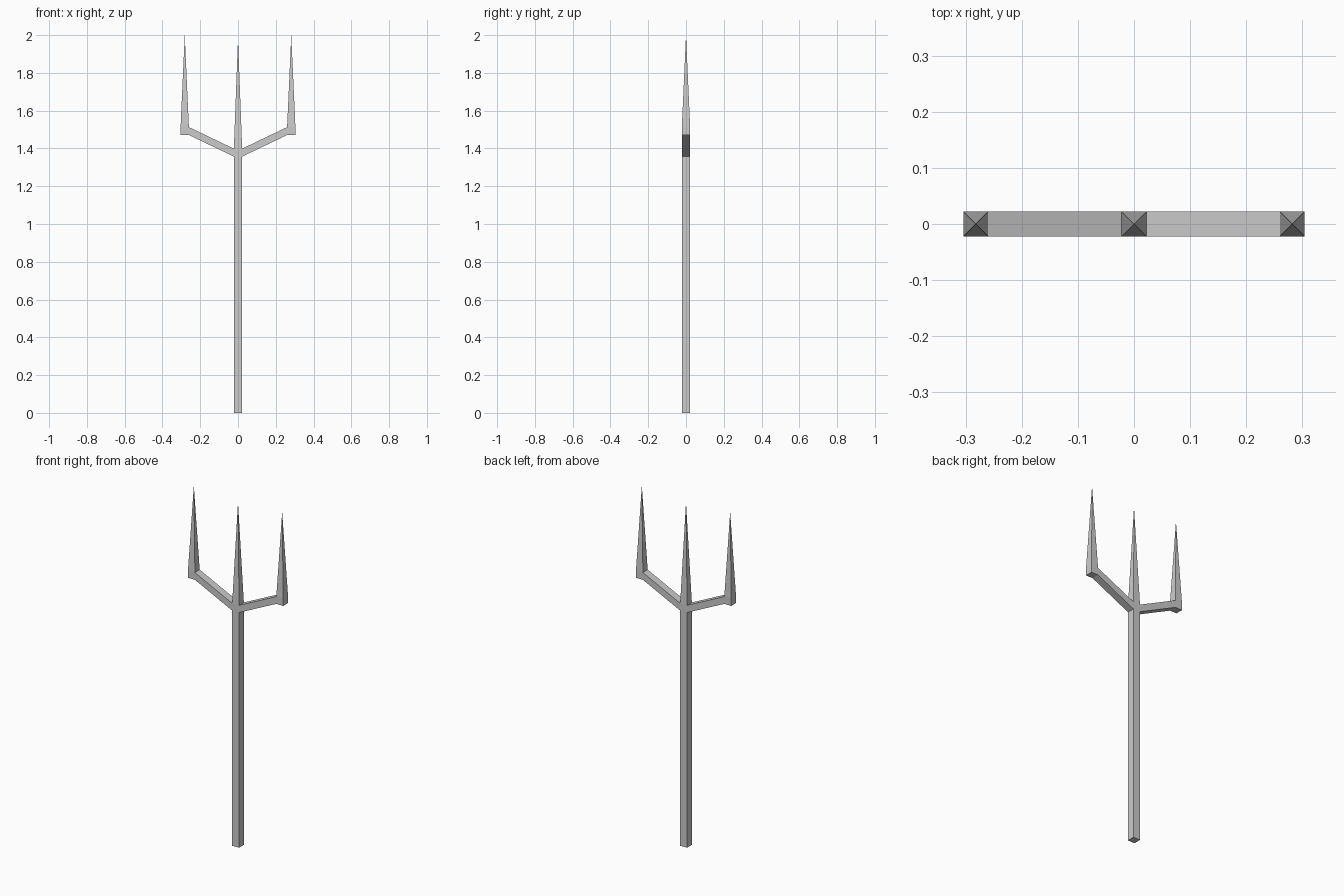
import bpy, bmesh
from mathutils import Vector

if "Cube" in bpy.data.objects:
    bpy.data.objects.remove(bpy.data.objects["Cube"])

H = 0.022                      # half thickness of the square bar
bm = bmesh.new()


def push(face, offset):
    """Extrude one face by an offset and return the new end face."""
    end = bmesh.ops.extrude_discrete_faces(bm, faces=[face])["faces"][0]
    bmesh.ops.translate(bm, verts=end.verts, vec=Vector(offset))
    return end


def facing(direction, near):
    """Face pointing along direction whose centre is closest to a point."""
    bm.normal_update()
    faces = [f for f in bm.faces if f.normal.dot(Vector(direction)) > 0.99]
    return min(faces, key=lambda f: (f.calc_center_median() - Vector(near)).length)


def spike(face, tip_z):
    """Turn a face into a four-sided point."""
    tip = bmesh.ops.poke(bm, faces=[face])["verts"][0]
    tip.co.z = tip_z


# Shaft
bmesh.ops.create_cube(bm, size=2 * H)
bmesh.ops.translate(bm, verts=bm.verts, vec=(0, 0, H))
top = facing((0, 0, 1), (0, 0, 2 * H))
bmesh.ops.translate(bm, verts=top.verts, vec=(0, 0, 1.357 - 2 * H))

# Fork junction and centre tine
top = push(top, (0, 0, 0.042))
spike(top, 1.98)

# Slanted arms with outer tines
for s in (-1, 1):
    arm = push(facing((s, 0, 0), (s * H, 0, 1.378)), (s * 0.238, 0, 0.114))
    push(arm, (s * 2 * H, 0, 0))
    spike(facing((0, 0, 1), (s * 0.282, 0, 1.513)), 2.0)

bmesh.ops.recalc_face_normals(bm, faces=bm.faces)
mesh = bpy.data.meshes.new("three_pronged_fork")
bm.to_mesh(mesh)
bm.free()
bpy.context.collection.objects.link(bpy.data.objects.new("three_pronged_fork", mesh))
